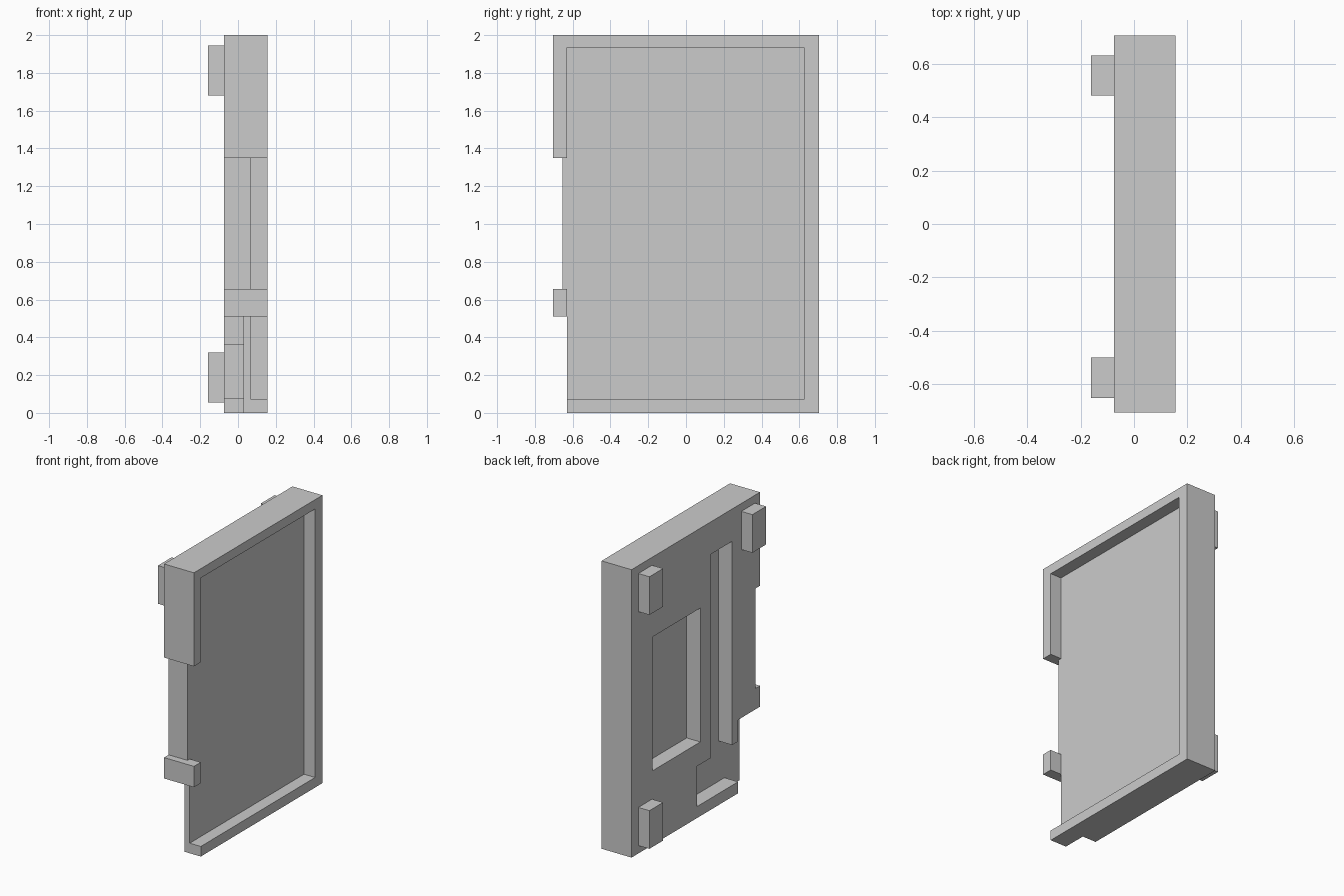
import bpy
import bmesh
from mathutils import Vector

cube = bpy.data.objects.get("Cube")
if cube:
    bpy.data.objects.remove(cube, do_unlink=True)

grey = bpy.data.materials.new("plain_grey")
grey.use_nodes = True
grey.diffuse_color = (0.6, 0.6, 0.6, 1)
grey.node_tree.nodes["Principled BSDF"].inputs["Base Color"].default_value = (0.6, 0.6, 0.6, 1)


def box(name, xs, ys, zs):
    """Axis-aligned box given by its x, y and z ranges."""
    bm = bmesh.new()
    bmesh.ops.create_cube(bm, size=1)
    for v in bm.verts:
        v.co = Vector([r[0] if c < 0 else r[1] for c, r in zip(v.co, (xs, ys, zs))])
    mesh = bpy.data.meshes.new(name)
    bm.to_mesh(mesh)
    bm.free()
    mesh.materials.append(grey)
    obj = bpy.data.objects.new(name, mesh)
    bpy.context.collection.objects.link(obj)
    return obj


def cut(target, xs, ys, zs):
    """Subtract a box from the target and discard the cutter."""
    cutter = box("cutter", xs, ys, zs)
    cutter.hide_render = True
    mod = target.modifiers.new("cut", "BOOLEAN")
    mod.operation = "DIFFERENCE"
    mod.solver = "EXACT"
    mod.object = cutter
    bpy.context.view_layer.objects.active = target
    bpy.ops.object.modifier_apply(modifier=mod.name)
    bpy.data.objects.remove(cutter, do_unlink=True)


# Main levels through the thickness, and a margin beyond the slab
BACK, POCKET, TRAY, RIM = -0.075, 0.03, 0.07, 0.155
FAR = 1.0
EDGE = -0.63

panel = box("tray_panel", (BACK, RIM), (-0.705, 0.705), (0, 2))

# Shallow tray inside the rim
cut(panel, (TRAY, FAR), (EDGE, 0.625), (0.07, 1.935))

# Gaps in the front rim: upper gap leaves a floor lip, lower gap is flush
cut(panel, (-FAR, FAR), (-FAR, -0.655), (0.655, 1.35))
cut(panel, (TRAY, FAR), (-FAR, -0.6), (0.655, 1.35))
cut(panel, (-FAR, FAR), (-FAR, EDGE), (-FAR, 0.51))

# Thinned lower corner
cut(panel, (-FAR, POCKET), (-FAR, -0.465), (-FAR, 0.51))

# Pockets on the reverse: window, tall channel and its open foot
cut(panel, (-FAR, POCKET), (-0.05, 0.475), (0.515, 1.445))
cut(panel, (-FAR, POCKET), (-0.4, -0.17), (0.2, 1.775))
cut(panel, (-FAR, POCKET), (-FAR, -0.015), (0.08, 0.36))

# Three mounting pegs on the reverse
FRONT_Y, REAR_Y = (-0.65, -0.5), (0.48, 0.63)
LOW_Z, HIGH_Z = (0.055, 0.32), (1.68, 1.945)
for name, ys, zs in (("front_upper_peg", FRONT_Y, HIGH_Z),
                     ("rear_upper_peg", REAR_Y, HIGH_Z),
                     ("rear_lower_peg", REAR_Y, LOW_Z)):
    box(name, (-0.16, BACK), ys, zs)
